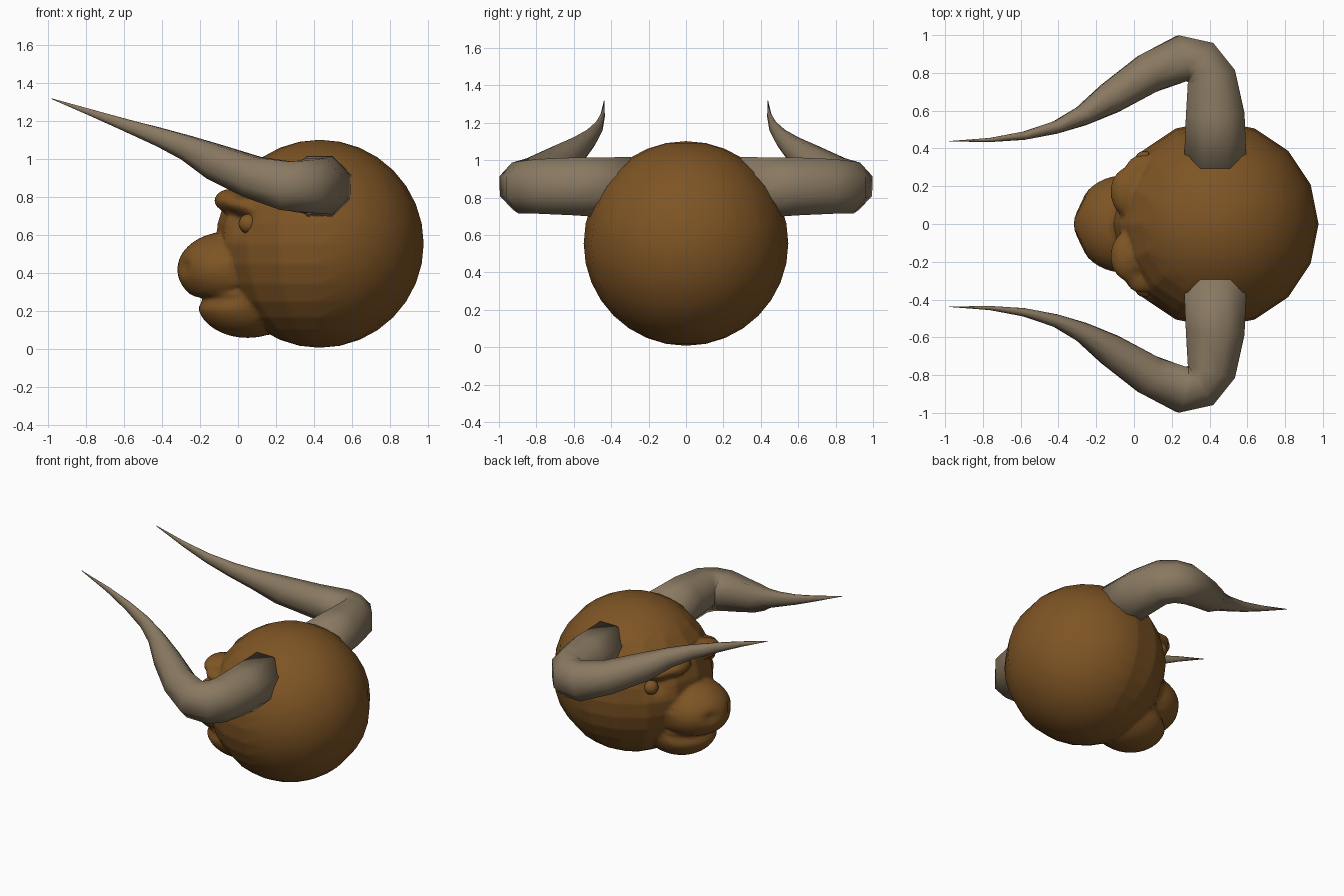
import bpy, bmesh, math
from mathutils import Vector

cube = bpy.data.objects.get("Cube")
if cube:
    bpy.data.objects.remove(cube)


def material(name, color):
    mat = bpy.data.materials.new(name)
    mat.use_nodes = True
    mat.diffuse_color = (*color, 1)
    mat.node_tree.nodes["Principled BSDF"].inputs["Base Color"].default_value = (*color, 1)
    return mat


def finish(bm, name, mat):
    bmesh.ops.recalc_face_normals(bm, faces=bm.faces)
    for f in bm.faces:
        f.smooth = True
    mesh = bpy.data.meshes.new(name)
    bm.to_mesh(mesh)
    bm.free()
    mesh.materials.append(mat)
    obj = bpy.data.objects.new(name, mesh)
    bpy.context.collection.objects.link(obj)
    return obj


hide = material("brown hide", (0.21, 0.09, 0.018))
bone = material("grey horn", (0.25, 0.19, 0.12))

CENTRE = Vector((0.43, 0, 0.555))
RADIUS = 0.547

# Masses that swell out of the skull: centre, radii (side ones are mirrored)
masses = [
    ((-0.05, 0, 0.42), (0.27, 0.26, 0.20)),    # muzzle
    ((0.05, 0, 0.25), (0.265, 0.24, 0.19)),    # jaw
]
dents = []
for s in (-1, 1):
    masses += [
        ((-0.035, s * 0.17, 0.78), (0.09, 0.13, 0.065)),  # inner brow
        ((0.03, s * 0.28, 0.755), (0.08, 0.09, 0.05)),    # outer brow
    ]
    dents += [
        ((-0.28, s * 0.10, 0.43), 0.035, 0.05),   # nostril
        ((0.02, s * 0.32, 0.675), 0.065, 0.045),  # eye socket
    ]


def ray_exit(direction, centre, radii):
    """Distance from the skull centre to the far side of an ellipsoid."""
    d = Vector([a / r for a, r in zip(direction, radii)])
    o = Vector([a / r for a, r in zip(CENTRE - Vector(centre), radii)])
    a, b, c = d.dot(d), o.dot(d), o.dot(o) - 1
    disc = b * b - a * c
    return (-b + math.sqrt(disc)) / a if disc > 0 else 0


# Head: coarse sphere, finely divided and sculpted on the face side
bm = bmesh.new()
bmesh.ops.create_uvsphere(bm, u_segments=16, v_segments=8 * 2, radius=RADIUS)
face_edges = {e for f in bm.faces if f.calc_center_median().x < -0.05
              and f.calc_center_median().z < 0.42 for e in f.edges}
bmesh.ops.subdivide_edges(bm, edges=list(face_edges), cuts=8, use_grid_fill=True)
sculpted = []
for v in bm.verts:
    d = v.co.normalized()
    base = v.co.length
    reach = max([base] + [ray_exit(d, c, r) for c, r in masses])
    if d.x < -0.1:
        p = CENTRE + d * reach
        for c, size, depth in dents:
            reach -= depth * math.exp(-((p - Vector(c)).length / size) ** 2)
        # mouth crease
        if p.x < 0.02:
            reach -= 0.04 * math.exp(-((p.z - 0.25) / 0.018) ** 2) * min(1, (0.02 - p.x) / 0.06)
    if abs(reach - base) > 0.002:
        sculpted.append(v)
    v.co = CENTRE + d * reach
for i in range(2):
    bmesh.ops.smooth_vert(bm, verts=sculpted, factor=0.5,
                          use_axis_x=True, use_axis_y=True, use_axis_z=True)
finish(bm, "head", hide)

# Horn path: x, y, z, horizontal radius, vertical radius
horn_path = [
    (0.43, 0.30, 0.85, 0.18, 0.18),
    (0.43, 0.58, 0.86, 0.168, 0.168),
    (0.41, 0.78, 0.86, 0.14, 0.158),
    (0.355, 0.855, 0.855, 0.132, 0.15),
    (0.255, 0.877, 0.86, 0.132, 0.14),
    (0.08, 0.80, 0.905, 0.115, 0.118),
    (-0.12, 0.67, 0.985, 0.092, 0.10),
    (-0.27, 0.575, 1.06, 0.058, 0.07),
    (-0.41, 0.513, 1.115, 0.037, 0.053),
    (-0.58, 0.468, 1.175, 0.024, 0.036),
    (-0.76, 0.445, 1.24, 0.012, 0.02),
    (-0.98, 0.438, 1.318, 0.001, 0.002),
]


def build_horn(name, side, sides=8):
    bm = bmesh.new()
    points = [Vector((x, side * y, z)) for x, y, z, _, _ in horn_path]
    rings = []
    for i, p in enumerate(points):
        along = (points[min(i + 1, len(points) - 1)] - points[max(i - 1, 0)]).normalized()
        across = along.cross(Vector((0, 0, 1))).normalized()
        up = across.cross(along)
        wide, tall = horn_path[i][3:]
        angles = [(k + 0.5) * math.tau / sides for k in range(sides)]
        rings.append([bm.verts.new(p + across * wide * math.cos(a) + up * tall * math.sin(a))
                      for a in angles])
    for lower, upper in zip(rings, rings[1:]):
        for k in range(sides):
            n = (k + 1) % sides
            bm.faces.new((lower[k], lower[n], upper[n], upper[k]))
    bm.faces.new(rings[0])
    bm.faces.new(rings[-1])
    finish(bm, name, bone)


# Horns and eyes on both sides
for label, side in (("back", 1), ("front", -1)):
    build_horn(label + "_horn", side)
    bm = bmesh.new()
    bmesh.ops.create_uvsphere(bm, u_segments=16, v_segments=10, radius=0.052)
    eye = finish(bm, label + "_eye", hide)
    eye.location = (0.055, side * 0.335, 0.66)
